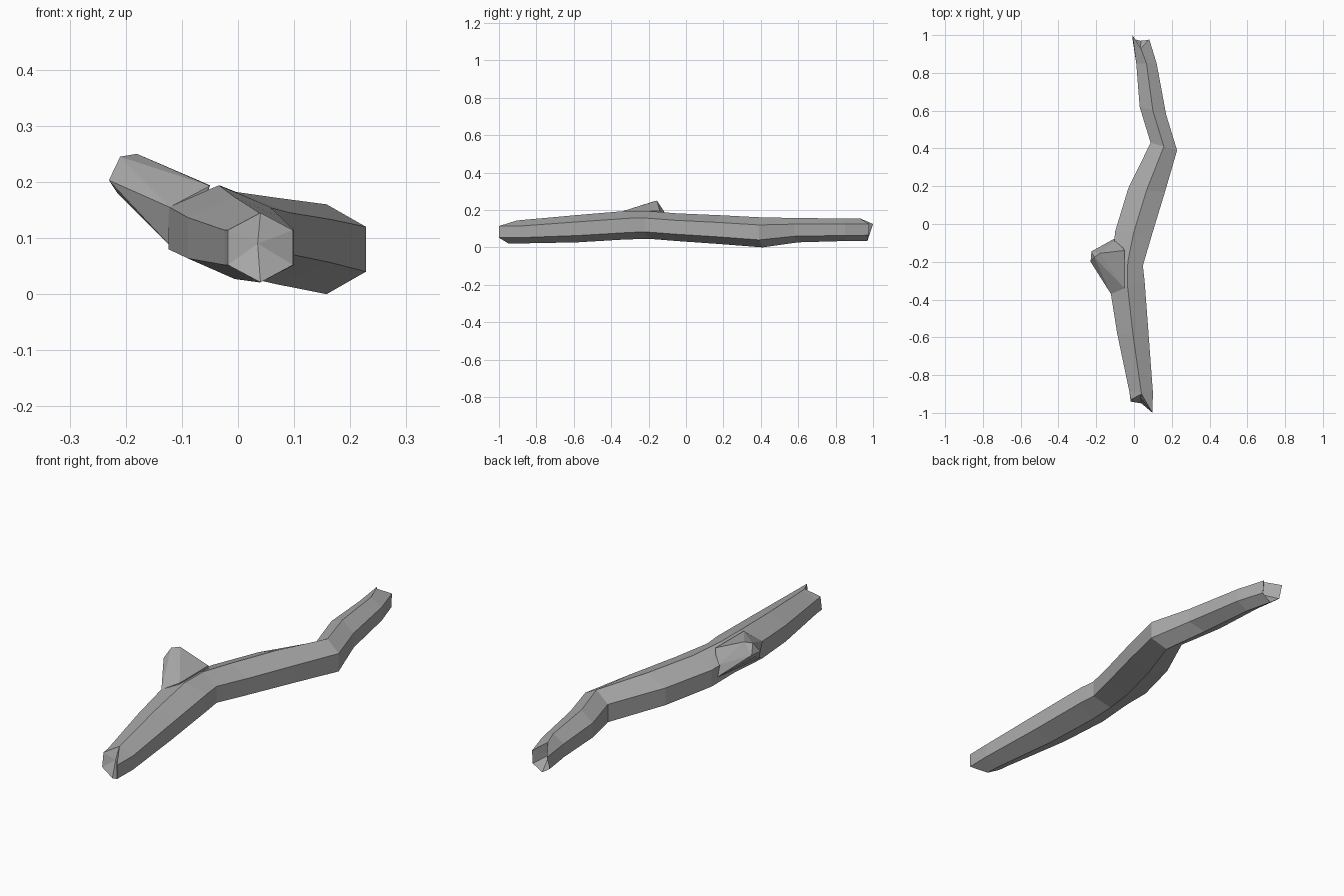
import bpy, bmesh
from math import sin, cos, pi

cube = bpy.data.objects.get("Cube")
if cube:
    bpy.data.objects.remove(cube)

grey = bpy.data.materials.new("bark grey")
grey.use_nodes = True
grey.diffuse_color = (0.4, 0.4, 0.4, 1)
grey.node_tree.nodes["Principled BSDF"].inputs["Base Color"].default_value = grey.diffuse_color


def finish(name, bm):
    bmesh.ops.recalc_face_normals(bm, faces=bm.faces)
    mesh = bpy.data.meshes.new(name)
    bm.to_mesh(mesh)
    bm.free()
    mesh.materials.append(grey)
    obj = bpy.data.objects.new(name, mesh)
    bpy.context.collection.objects.link(obj)
    return obj


def ring(bm, x, y, z, half_width, half_height, tilt, jag=(0,) * 6):
    """Six-sided section with a vertex at the top; tilt slants it, jag breaks it."""
    verts = []
    for k in range(6):
        a = pi / 6 + k * pi / 3
        c = cos(a) / cos(pi / 6)
        verts.append(bm.verts.new((x + half_width * c, y + tilt * c + jag[k],
                                   z + half_height * sin(a))))
    return verts


# Crooked branch: sections from the front end to the back end
front_break = (-.06, .04, .01, 0, -.01, -.06)
back_break = (.01, -.04, .03, .01, 0, .005)
bm = bmesh.new()
sections = [
    (.04, -.94, .083, .058, .062, 0, front_break),
    (.038, -.89, .083, .062, .062, 0),
    (-.006, -.58, .1, .083, .073, 0),
    (-.034, -.33, .118, .09, .076, .03),
    (-.033, -.2, .12, .08, .074, -.02),
    (-.003, -.05, .108, .097, .074, -.01),
    (.067, .18, .095, .097, .077, -.01),
    (.158, .41, .08, .07, .08, -.02),
    (.1, .6, .092, .07, .065, -.02),
    (.066, .85, .094, .054, .06, 0),
    (.036, .97, .095, .044, .06, 0, back_break),
]
rings = [ring(bm, *s) for s in sections]
for a, b in zip(rings, rings[1:]):
    for k in range(6):
        n = (k + 1) % 6
        bm.faces.new((a[k], a[n], b[n], b[k]))

# Splintered ends, sunk in the middle
for end, inset in ((rings[0], (.035, -.92, .09)), (rings[-1], (.035, .92, .095))):
    core = bm.verts.new(inset)
    for k in range(6):
        bm.faces.new((end[k], end[(k + 1) % 6], core))
finish("branch", bm)

# Snapped side stub rising to the right of the branch
bm = bmesh.new()
base = [(-.05, -.34, .193), (-.122, -.37, .155), (-.115, -.36, .08),
        (-.09, -.07, .09), (-.05, -.14, .194), (-.1, -.09, .15)]
tip = [(-.23, -.2, .203), (-.215, -.185, .18), (-.21, -.175, .245),
       (-.18, -.155, .25), (-.225, -.145, .205), (-.14, -.12, .17)]
for p in base + tip:
    bm.verts.new(p)
bmesh.ops.convex_hull(bm, input=bm.verts)
finish("side_stub", bm)
